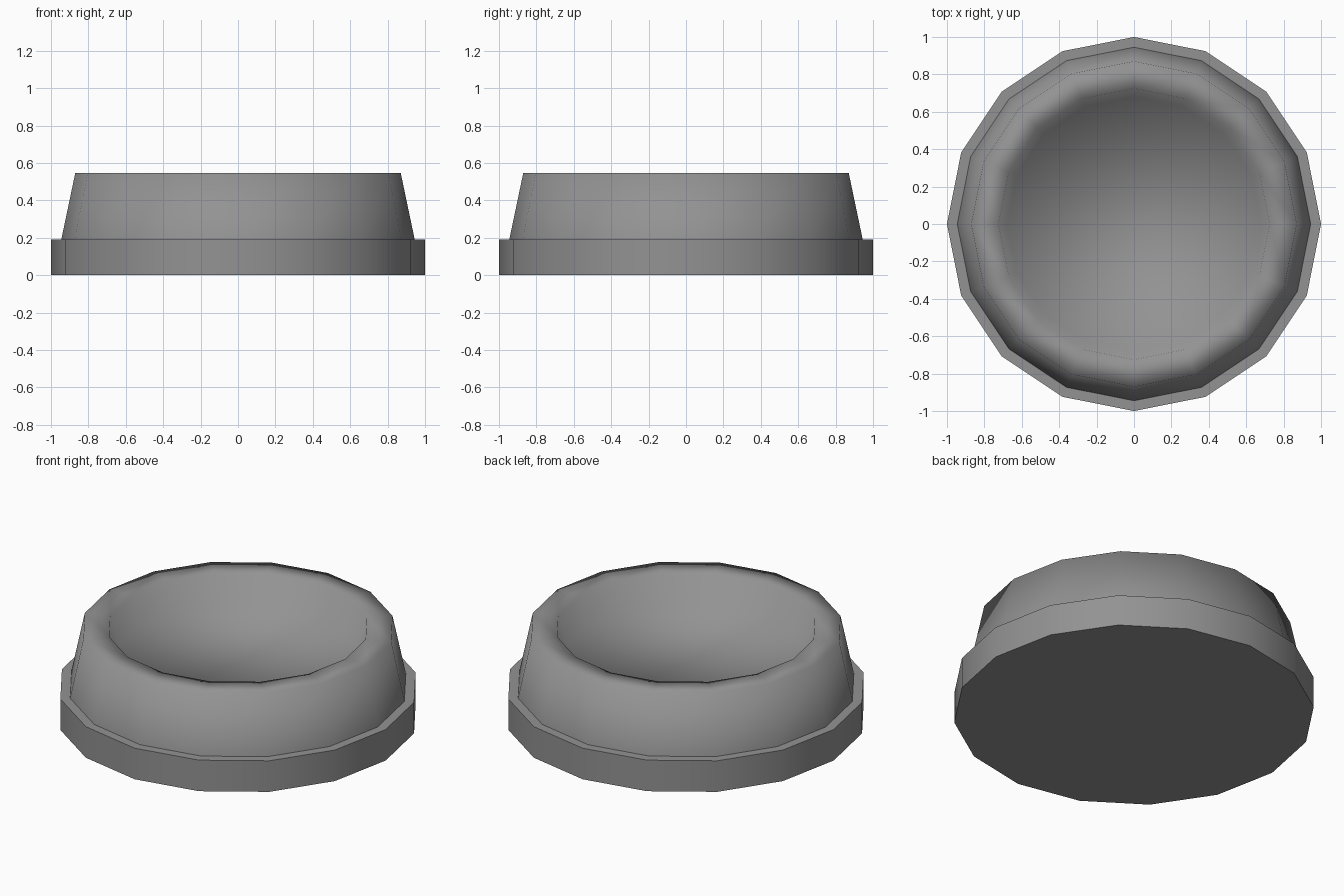
import bpy, math

if "Cube" in bpy.data.objects:
    bpy.data.objects.remove(bpy.data.objects["Cube"])

SIDES = 16


def lathe(name, profile, smooth_angle):
    """Revolve an (r, z) profile; both ends are closed by flat n-gons."""
    verts, faces, n = [], [], SIDES
    for r, z in profile:
        for i in range(n):
            a = 2 * math.pi * i / n
            verts.append((r * math.cos(a), r * math.sin(a), z))
    for k in range(len(profile) - 1):
        for i in range(n):
            j = (i + 1) % n
            faces.append((k * n + i, k * n + j, (k + 1) * n + j, (k + 1) * n + i))
    faces.append(tuple(range(n))[::-1])
    faces.append(tuple(range(len(verts) - n, len(verts))))
    mesh = bpy.data.meshes.new(name)
    mesh.from_pydata(verts, [], faces)
    obj = bpy.data.objects.new(name, mesh)
    bpy.context.collection.objects.link(obj)
    bpy.ops.object.select_all(action='DESELECT')
    obj.select_set(True)
    bpy.context.view_layer.objects.active = obj
    bpy.ops.object.shade_smooth_by_angle(angle=math.radians(smooth_angle))
    return obj


# Base skirt with step, tapered wall, flat rim, inner wall and floor
TOP = 0.547
base = [(1.0, 0.0), (1.0, 0.19), (0.945, 0.19)]
wall = [(0.87, TOP), (0.725, TOP)]
hollow = [(0.68, 0.38)]
bowl = lathe("pet_bowl", base + wall + hollow, 89)

# Keep the base edges and step sharp
for edge in bowl.data.edges:
    ends = [bowl.data.vertices[v].co for v in edge.vertices]
    if all(p.z < 0.195 for p in ends) and abs(ends[0].z - ends[1].z) < 1e-4:
        edge.use_edge_sharp = True

# Mid grey finish
grey = bpy.data.materials.new("grey")
grey.diffuse_color = (0.29, 0.29, 0.29, 1)
grey.use_nodes = True
grey.node_tree.nodes["Principled BSDF"].inputs["Base Color"].default_value = grey.diffuse_color
bowl.data.materials.append(grey)
